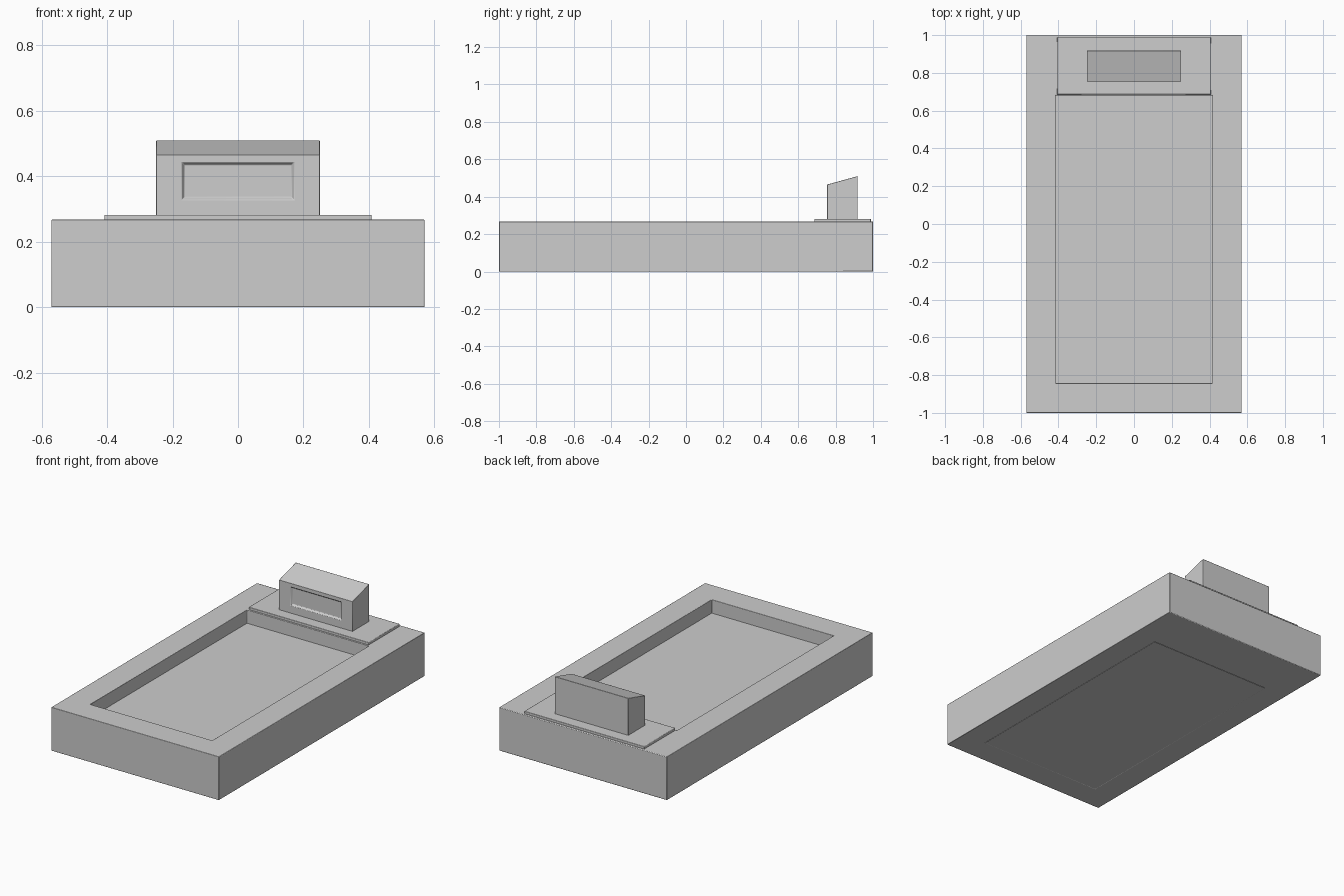
import bpy, bmesh

cube = bpy.data.objects.get("Cube")
if cube:
    bpy.data.objects.remove(cube, do_unlink=True)

GREY = (0.61, 0.61, 0.61, 1)
stone = bpy.data.materials.new("stone_grey")
stone.use_nodes = True
stone.diffuse_color = GREY
stone.node_tree.nodes["Principled BSDF"].inputs["Base Color"].default_value = GREY

# Main dimensions
HALF_W, HALF_L, TOP = 0.57, 1.0, 0.267
OPEN_X, OPEN_FRONT, OPEN_BACK = 0.415, -0.843, 0.68
BED_TOP, CUTS = 0.183, 4


def make_object(name, bm, bevel=0.0):
    mesh = bpy.data.meshes.new(name)
    bm.to_mesh(mesh)
    bm.free()
    mesh.materials.append(stone)
    obj = bpy.data.objects.new(name, mesh)
    bpy.context.collection.objects.link(obj)
    bpy.ops.object.select_all(action="DESELECT")
    obj.select_set(True)
    bpy.context.view_layer.objects.active = obj
    bpy.ops.object.shade_smooth_by_angle()
    if bevel:
        mod = obj.modifiers.new("soft_edges", "BEVEL")
        mod.width = bevel
        mod.segments = 2
        mod.limit_method = "ANGLE"
    return obj


def ring(bm, x, y0, y1, z):
    return [bm.verts.new(p) for p in ((-x, y0, z), (x, y0, z), (x, y1, z), (-x, y1, z))]


def bridge(bm, a, b):
    for i in range(4):
        j = (i + 1) % 4
        bm.faces.new((a[i], a[j], b[j], b[i]))


def box(bm, x, y0, y1, z0, z1):
    low, high = ring(bm, x, y0, y1, z0), ring(bm, x, y0, y1, z1)
    bm.faces.new(low[::-1])
    bm.faces.new(high)
    bridge(bm, low, high)
    return high


# Surround: a frame with a rectangular opening right through it
bm = bmesh.new()
opening = (OPEN_X, OPEN_FRONT, OPEN_BACK)
outer = (HALF_W, -HALF_L, HALF_L)
loops = [ring(bm, *opening, 0), ring(bm, *outer, 0),
         ring(bm, *outer, TOP), ring(bm, *opening, TOP)]
for a, b in zip(loops, loops[1:] + loops[:1]):
    bridge(bm, a, b)
make_object("surround", bm, 0.003)

# Soft-shaded bed filling the opening below the rim
bm = bmesh.new()
box(bm, *opening, 0, BED_TOP)
long_edges = [e for e in bm.edges if abs(e.verts[0].co.z - e.verts[1].co.z) < 0.01]
bmesh.ops.subdivide_edges(bm, edges=long_edges, cuts=CUTS, use_grid_fill=True)
bed = make_object("bed", bm)
bed.data.shade_smooth()

# Plinth under the headstone
bm = bmesh.new()
box(bm, 0.408, 0.686, 0.988, TOP - 0.005, 0.282)
make_object("plinth", bm, 0.003)

# Headstone with sloping top and a recessed front panel
bm = bmesh.new()
top = box(bm, 0.25, 0.755, 0.918, 0.28, 0.465)
for v in top[2:]:
    v.co.z = 0.51
front = min(bm.faces, key=lambda f: f.calc_center_median().y)
bmesh.ops.inset_region(bm, faces=[front], thickness=0.05)
for v in front.verts:
    v.co.x = 0.172 if v.co.x > 0 else -0.172
    v.co.z = 0.443 if v.co.z > 0.38 else 0.327
bmesh.ops.inset_region(bm, faces=[front], thickness=0.012, depth=-0.012)
make_object("headstone", bm, 0.002)
